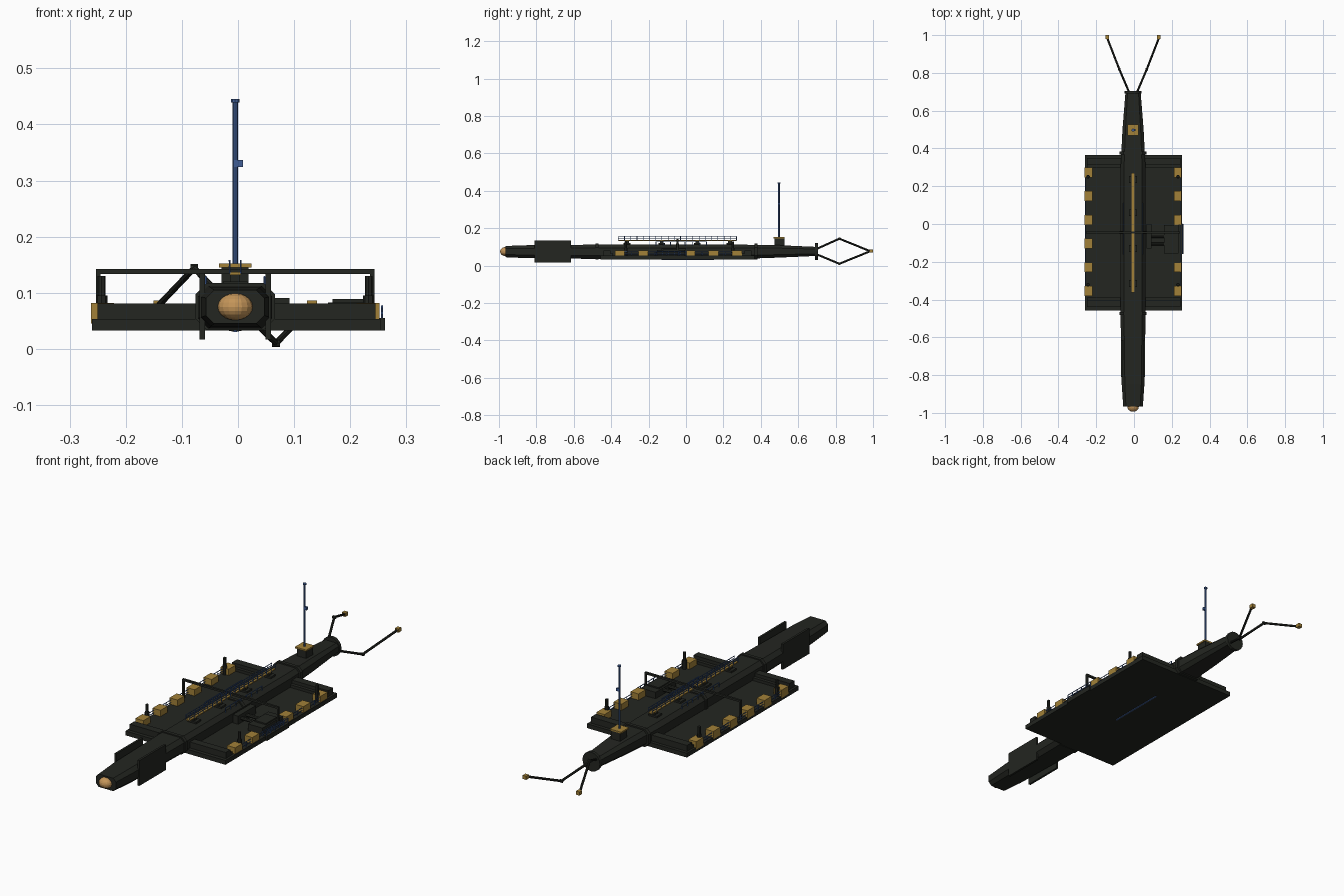
import bpy, bmesh, math
from mathutils import Vector

if "Cube" in bpy.data.objects:
    bpy.data.objects.remove(bpy.data.objects["Cube"])

CX = -0.005  # hull centre line


def material(name, col):
    m = bpy.data.materials.new(name)
    m.diffuse_color = (*col, 1)
    m.use_nodes = True
    m.node_tree.nodes["Principled BSDF"].inputs["Base Color"].default_value = m.diffuse_color
    return m


DARK = material("dark_metal", (0.017, 0.019, 0.015))
GOLD = material("gold", (0.36, 0.22, 0.04))
BLUE = material("blue", (0.05, 0.11, 0.30))
COPPER = material("copper", (0.55, 0.30, 0.10))


def finish(name, bm, mat):
    bmesh.ops.recalc_face_normals(bm, faces=bm.faces)
    me = bpy.data.meshes.new(name)
    bm.to_mesh(me)
    bm.free()
    me.materials.append(mat)
    ob = bpy.data.objects.new(name, me)
    bpy.context.collection.objects.link(ob)
    return ob


def box(name, x, y, z, mat=DARK):
    bm = bmesh.new()
    bmesh.ops.create_cube(bm, size=1)
    for v in bm.verts:
        for i, (a, b) in enumerate((x, y, z)):
            v.co[i] = a if v.co[i] < 0 else b
    return finish(name, bm, mat)


def rod(name, p, q, r, mat=DARK, n=8):
    p, q = Vector(p), Vector(q)
    d = q - p
    bm = bmesh.new()
    bmesh.ops.create_cone(bm, cap_ends=True, segments=n, radius1=r, radius2=r, depth=d.length)
    bm.transform(d.to_track_quat('Z', 'Y').to_matrix().to_4x4())
    bmesh.ops.translate(bm, verts=bm.verts, vec=(p + q) / 2)
    return finish(name, bm, mat)


def loft(name, sections, mat=DARK):
    """Chamfered rectangles (y, half width, bottom, top) joined along y."""
    bm = bmesh.new()
    rings = []
    for y, w, b, t in sections:
        c = (t - b) * 0.24
        pts = [(w, b + c), (w, t - c), (w - c, t), (c - w, t),
               (-w, t - c), (-w, b + c), (c - w, b), (w - c, b)]
        rings.append([bm.verts.new((CX + x, y, z)) for x, z in pts])
    for r, s in zip(rings, rings[1:]):
        for i in range(8):
            j = (i + 1) % 8
            bm.faces.new((r[i], r[j], s[j], s[i]))
    bm.faces.new(rings[0])
    bm.faces.new(rings[-1])
    return finish(name, bm, mat)


# Hull, collars and rear flange
loft("hull", [(-0.965, 0.052, 0.045, 0.105), (-0.85, 0.060, 0.040, 0.109),
              (-0.5, 0.066, 0.036, 0.112), (0.3, 0.066, 0.036, 0.112),
              (0.5, 0.056, 0.043, 0.109), (0.7, 0.040, 0.052, 0.100)])
for y in (-0.475, -0.045, 0.375):
    loft("hull_collar", [(y - 0.008, 0.071, 0.034, 0.117), (y + 0.008, 0.071, 0.034, 0.117)])
rod("rear_flange", (CX, 0.690, 0.075), (CX, 0.705, 0.075), 0.045, n=16)

# Nose dome
bm = bmesh.new()
bmesh.ops.create_uvsphere(bm, u_segments=16, v_segments=10, radius=1)
for v in bm.verts:
    v.co = (CX + v.co.x * 0.031, -0.966 + v.co.y * 0.028, 0.075 + v.co.z * 0.024)
finish("nose_dome", bm, COPPER)

# Front side fins
for s in (-1, 1):
    box("fin", sorted((CX + s * 0.054, CX + s * 0.064)), (-0.81, -0.615), (0.017, 0.135))

# Deck slab with stepped ridges at both ends
box("deck", (-0.26, 0.255), (-0.457, 0.365), (0.033, 0.053))
for y0, y1 in ((-0.44, -0.405), (0.313, 0.35)):
    box("deck_end_ridge", (-0.25, 0.245), (y0, y1), (0.05, 0.081))
for y0, y1 in ((-0.405, -0.39), (0.298, 0.313)):
    box("deck_end_step", (-0.25, 0.245), (y0, y1), (0.05, 0.066))
box("keel_strip", (CX - 0.003, CX + 0.003), (-0.13, 0.15), (0.030, 0.034), BLUE)

# Crates, edge rails and corner stacks on both deck sides
for s in (-1, 1):
    for i in range(6):
        y = 0.273 - i * 0.1255
        if s == 1 and i == 3:
            continue
        xo, xi = CX + s * 0.257, CX + s * 0.216
        box("deck_crate", sorted((xo, xi)), (y - 0.026, y + 0.026), (0.045, 0.082), GOLD)
    x = CX + s * 0.25
    for z in (0.062, 0.074):
        rod("edge_rail", (x, -0.355, z), (x, 0.275, z), 0.0018, BLUE, 6)
    for i in range(11):
        y = -0.355 + i * 0.063
        rod("edge_rail_post", (x, y, 0.05), (x, y, 0.075), 0.0018, BLUE, 6)
    for y in (-0.322, 0.25):
        rod("corner_stack", (CX + s * 0.238, y, 0.05), (CX + s * 0.238, y, 0.13), 0.007)
        rod("corner_stack_foot", (CX + s * 0.238, y, 0.05), (CX + s * 0.238, y, 0.095), 0.010)

# Cross gantry
box("gantry_beam", (-0.253, 0.243), (-0.05, -0.04), (0.133, 0.142))
for s in (-1, 1):
    x = CX + s * 0.244
    box("gantry_post", (x - 0.004, x + 0.004), (-0.05, -0.04), (0.05, 0.14))

# Right-hand machinery block with guard rail
box("machine_block", (0.16, 0.235), (-0.155, -0.005), (0.05, 0.083))
box("machine_lid", (0.168, 0.228), (-0.12, -0.04), (0.083, 0.089))
box("machine_platform", (0.225, 0.262), (-0.16, 0.0), (0.033, 0.055))
box("hull_pump", (0.065, 0.092), (-0.13, 0.0), (0.05, 0.091))
rod("machine_pipe", (0.08, -0.065, 0.072), (0.17, -0.065, 0.072), 0.008)
rod("machine_pipe", (0.08, -0.105, 0.072), (0.17, -0.105, 0.072), 0.008)
for z in (0.064, 0.076):
    rod("machine_rail", (0.257, -0.16, z), (0.257, 0.0, z), 0.002, BLUE, 6)
for i in range(6):
    y = -0.158 + i * 0.0316
    rod("machine_rail_post", (0.257, y, 0.05), (0.257, y, 0.077), 0.002, BLUE, 6)

# Raised walkway with pylons and railings
Y0, Y1 = -0.362, 0.27
box("walkway", (CX - 0.01, CX + 0.01), (Y0, Y1), (0.132, 0.137), GOLD)
for y in (-0.315, -0.13, 0.06, 0.235):
    box("walkway_pylon", (CX - 0.008, CX + 0.008), (y - 0.01, y + 0.01), (0.11, 0.132))
    box("walkway_foot", (CX - 0.022, CX + 0.022), (y - 0.018, y + 0.018), (0.11, 0.12))
for s in (-1, 1):
    x = CX + s * 0.010
    for z in (0.147, 0.157):
        rod("walkway_rail", (x, Y0, z), (x, Y1, z), 0.0018, BLUE, 6)
    for i in range(20):
        y = Y0 + (Y1 - Y0) * i / 19
        rod("walkway_post", (x, y, 0.134), (x, y, 0.157), 0.0016, BLUE, 6)

# Low rails flanking the hull amidships
for s in (-1, 1):
    x = CX + s * 0.052
    rod("hull_rail", (x, -0.16, 0.128), (x, 0.11, 0.128), 0.002, BLUE, 6)
    for i in range(8):
        y = -0.16 + i * 0.27 / 7
        rod("hull_rail_post", (x, y, 0.108), (x, y, 0.128), 0.002, BLUE, 6)

# Mast
box("mast_base", (CX - 0.024, CX + 0.024), (0.474, 0.526), (0.10, 0.145))
box("mast_plate", (CX - 0.029, CX + 0.029), (0.468, 0.526), (0.145, 0.152), GOLD)
rod("mast", (CX, 0.497, 0.15), (CX, 0.497, 0.442), 0.005, BLUE, 10)
rod("mast_cap", (CX, 0.497, 0.439), (CX, 0.497, 0.445), 0.008, BLUE, 10)
box("mast_sensor", (CX, CX + 0.014), (0.492, 0.502), (0.324, 0.337), BLUE)

# Rear prongs: left bends up, right bends down
for s in (-1, 1):
    a = (CX + s * 0.022, 0.70, 0.075 - s * 0.015)
    k = (CX + s * 0.073, 0.82, 0.077 - s * 0.067)
    e = (CX + s * 0.137, 0.985, 0.077)
    rod("prong_inner", a, k, 0.0055)
    rod("prong_outer", k, e, 0.0055)
    rod("prong_joint", (k[0] - 0.007, k[1], k[2]), (k[0] + 0.007, k[1], k[2]), 0.007)
    box("prong_tip", (e[0] - 0.009, e[0] + 0.009), (0.98, 1.0), (0.069, 0.086), GOLD)
